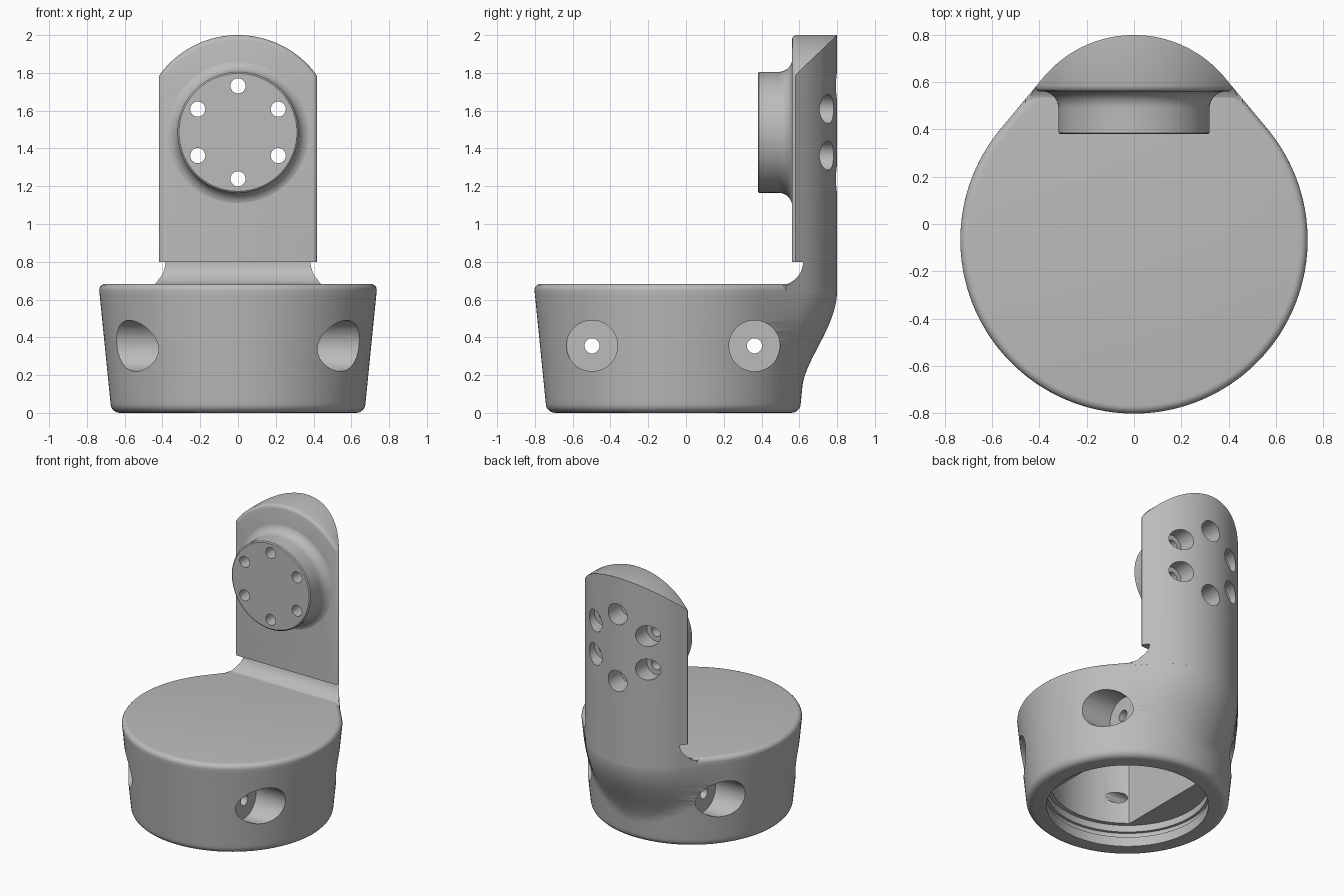
import bpy, bmesh, math
from mathutils import Vector

cube = bpy.data.objects.get("Cube")
if cube:
    bpy.data.objects.remove(cube, do_unlink=True)

grey = bpy.data.materials.new("machined_grey")
grey.use_nodes = True
colour = (0.5, 0.5, 0.5, 1)
grey.diffuse_color = colour
grey.node_tree.nodes["Principled BSDF"].inputs["Base Color"].default_value = colour

CY = -0.0675          # axis of the round base
R_TOP, R_BACK = 0.735, 0.5
SEG = 128
FLANGE_Z = 1.485


def loft(name, rings):
    """Closed solid through rings that all have the same point count."""
    bm = bmesh.new()
    loops = [[bm.verts.new(p) for p in ring] for ring in rings]
    n = len(loops[0])
    for a, b in zip(loops, loops[1:]):
        for i in range(n):
            j = (i + 1) % n
            bm.faces.new((a[i], a[j], b[j], b[i]))
    bm.faces.new(loops[0][::-1])
    bm.faces.new(loops[-1])
    bmesh.ops.remove_doubles(bm, verts=bm.verts, dist=1e-5)
    bmesh.ops.recalc_face_normals(bm, faces=bm.faces)
    mesh = bpy.data.meshes.new(name)
    bm.to_mesh(mesh)
    bm.free()
    ob = bpy.data.objects.new(name, mesh)
    bpy.context.collection.objects.link(ob)
    mesh.materials.append(grey)
    return ob


def activate(ob):
    bpy.ops.object.select_all(action='DESELECT')
    ob.select_set(True)
    bpy.context.view_layer.objects.active = ob


def boolean(target, tool, operation='DIFFERENCE'):
    """Apply a boolean and discard the tool."""
    tool.hide_render = True
    mod = target.modifiers.new("cut", 'BOOLEAN')
    mod.operation, mod.solver, mod.object = operation, 'EXACT', tool
    activate(target)
    bpy.ops.object.modifier_apply(modifier=mod.name)
    bpy.data.objects.remove(tool, do_unlink=True)


def circle(axis, centre, r, n=48):
    pts = []
    for i in range(n):
        t = math.tau * i / n
        c, s = r * math.cos(t), r * math.sin(t)
        offset = {'x': (0, c, s), 'y': (c, 0, s), 'z': (c, s, 0)}[axis]
        pts.append(Vector(centre) + Vector(offset))
    return pts


def drill(target, axis, start, end, r, n=48):
    boolean(target, loft("drill", [circle(axis, start, r, n), circle(axis, end, r, n)]))


def outline(z, r, back, inset=0):
    """Hull of the round base and a smaller arc reaching back to y = back."""
    arcs = [(CY, r - inset), (back - R_BACK, R_BACK - inset)]
    pts = []
    for i in range(SEG):
        t = math.tau * (i + 0.5) / SEG
        c, rad = max(arcs, key=lambda a: a[0] * math.sin(t) + a[1])
        pts.append((rad * math.cos(t), c + rad * math.sin(t), z))
    return pts


def base_ring(z, inset=0):
    r = 0.675 + (R_TOP - 0.675) * min(max((z - 0.05) / 0.6, 0), 1)
    t = min(max((z - 0.13) / 0.52, 0), 1)
    start = r + CY - 0.001
    back = start + (0.8 - start) * t * t * (3 - 2 * t)
    return outline(z, r, back, inset)


def envelope():
    return loft("envelope", [outline(z, R_TOP, 0.8) for z in (0.5, 2.2)])


# Base: tapered drum with rounded rims and a back that sweeps out to the upright
rings = []
for k in range(6):
    a = math.pi / 2 * k / 5
    rings.append(base_ring(0.05 * (1 - math.sin(a)), 0.05 * (1 - math.cos(a))))
rings = rings[::-1]
rings += [base_ring(0.05 + 0.6 * k / 24) for k in range(1, 25)]
for k in range(1, 6):
    a = math.pi / 2 * k / 5
    rings.append(base_ring(0.65 + 0.033 * math.sin(a), 0.033 * (1 - math.cos(a))))
base = loft("base_housing", rings)

# Hollow underside: round mouth, retaining groove, flat-sided chamber
drill(base, 'z', (0, CY, -0.1), (0, CY, 0.16), 0.54, 96)
drill(base, 'z', (0, CY, 0.07), (0, CY, 0.11), 0.56, 96)
chamber = [[(max(-0.34, min(0.34, p.x)), p.y, p.z) for p in circle('z', (0, CY, z), 0.51, 96)]
           for z in (0.1, 0.62)]
boolean(base, loft("chamber", chamber))

# Side screw pockets
for side in (-1, 1):
    for dy in (-0.43, 0.43):
        y = CY + dy
        drill(base, 'x', (side * 0.4, y, 0.355), (side * 0.9, y, 0.355), 0.135)
        drill(base, 'x', (side * 0.2, y, 0.355), (side * 0.5, y, 0.355), 0.04, 32)


# Upright plate: arched top, softened front edge, back trimmed to the envelope
def arch(y, inset):
    w, r = 0.42 - inset, 0.515 - inset
    a0 = math.acos(w / r)
    pts = [(-w, y, 0.8), (w, y, 0.8)]
    for k in range(49):
        a = a0 + (math.pi - 2 * a0) * k / 48
        pts.append((r * math.cos(a), y, FLANGE_Z + r * math.sin(a)))
    return pts


plate = loft("upright_plate", [arch(0.56, 0.025), arch(0.564, 0.012),
                               arch(0.572, 0.004), arch(0.585, 0), arch(0.95, 0)])
boolean(plate, envelope(), 'INTERSECT')

# Neck: concave fillet joining the upright to the base
neck_rings = []
for k in range(11):
    a = math.pi / 2 * k / 10
    z = 0.8 - 0.125 * math.sin(a)
    front = 0.62 - 0.13 * (1 - math.cos(a))
    w = 0.4 + 0.06 * (1 - math.cos(a))
    neck_rings.append([(-w, front, z), (w, front, z), (w, 0.95, z), (-w, 0.95, z)])
neck_rings.append([(x, y, 0.645) for x, y, z in neck_rings[-1]])
neck = loft("neck_fillet", neck_rings)
boolean(neck, envelope(), 'INTERSECT')

# Mounting flange: turned disc with a flared root
profile = [(0.38, 0.312), (0.386, 0.32), (0.49, 0.32)]
for k in range(1, 9):
    a = math.pi / 2 * k / 8
    profile.append((0.49 + 0.072 * math.sin(a), 0.32 + 0.07 * (1 - math.cos(a))))
profile.append((0.58, 0.39))
flange = loft("mounting_flange",
              [circle('y', (0, y, FLANGE_Z), r, 96) for y, r in profile])

# Six screw holes through the flange, counterbored from the back
for k in range(6):
    a = math.pi / 2 + math.tau * k / 6
    x, z = 0.246 * math.cos(a), FLANGE_Z + 0.246 * math.sin(a)
    for part in (flange, plate):
        drill(part, 'y', (x, 0.3, z), (x, 0.95, z), 0.04, 32)
    drill(plate, 'y', (x, 0.65, z), (x, 0.95, z), 0.077, 40)

for part in (base, plate, neck, flange):
    activate(part)
    bpy.ops.object.shade_smooth_by_angle(angle=math.radians(30))
